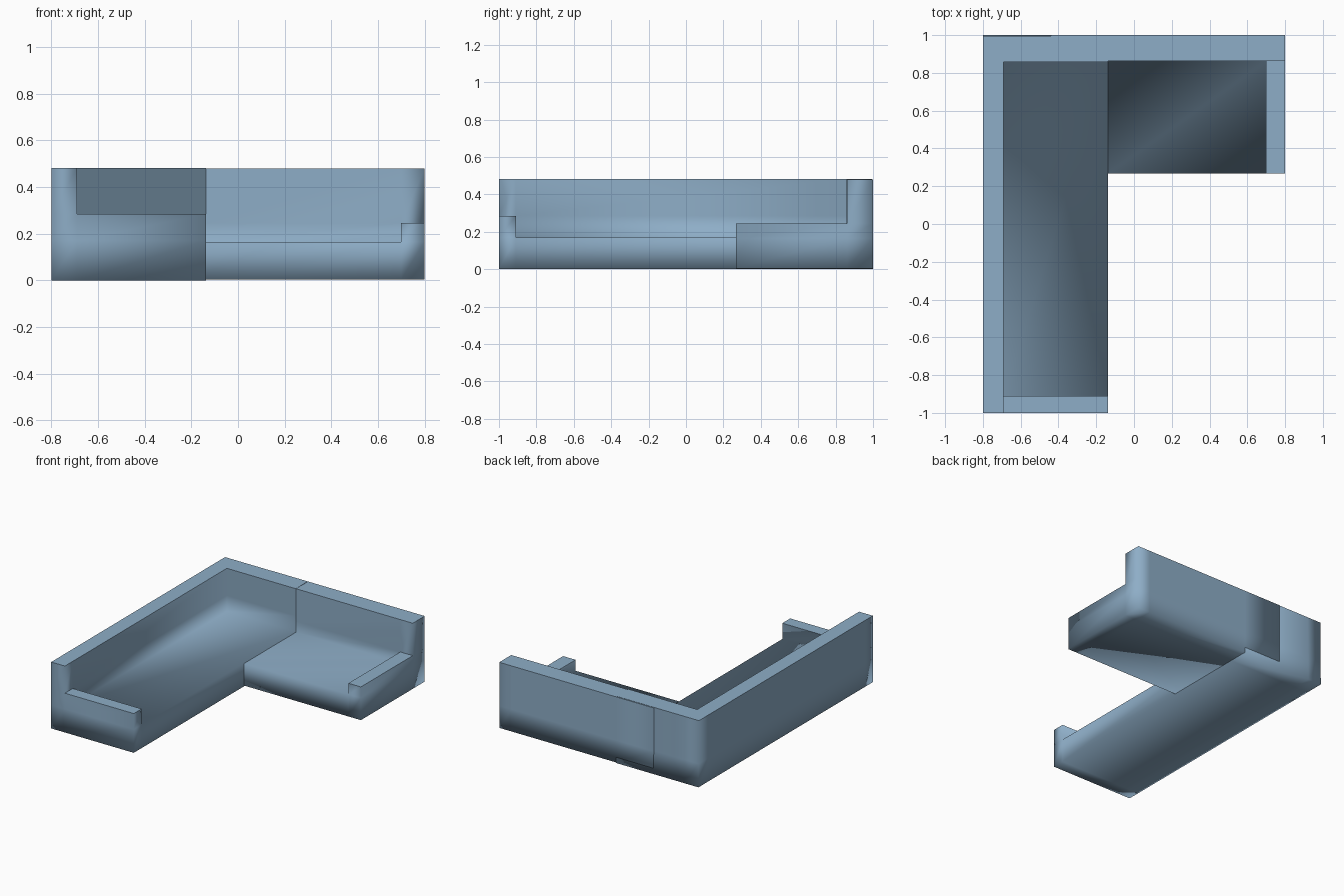
import bpy, bmesh

if "Cube" in bpy.data.objects:
    bpy.data.objects.remove(bpy.data.objects["Cube"])

fabric = bpy.data.materials.new("blue_grey_fabric")
fabric.diffuse_color = (0.27, 0.42, 0.57, 1)
fabric.use_nodes = True
fabric.node_tree.nodes["Principled BSDF"].inputs["Base Color"].default_value = fabric.diffuse_color


def stepped_block(name, xs, ys, heights, base, seat):
    """One welded shell over a grid of cells; heights[i][j] is the top of cell i, j."""
    bm = bmesh.new()
    levels = sorted({base, *(h for col in heights for h in col)})

    def top(i, j):
        inside = 0 <= i < len(xs) - 1 and 0 <= j < len(ys) - 1
        return heights[i][j] if inside else base

    def quad(*pts):
        bm.faces.new([bm.verts.new(p) for p in pts])

    for i in range(len(xs) - 1):
        for j in range(len(ys) - 1):
            h = top(i, j)
            if h <= base:
                continue
            x0, x1, y0, y1 = xs[i], xs[i + 1], ys[j], ys[j + 1]
            ring = [(x0, y0), (x1, y0), (x1, y1), (x0, y1)]
            quad(*[(x, y, h) for x, y in ring])
            quad(*[(x, y, base) for x, y in reversed(ring)])
            # walls towards lower neighbours, split at every height level
            for k, (di, dj) in enumerate([(0, -1), (1, 0), (0, 1), (-1, 0)]):
                a, b = ring[k], ring[(k + 1) % 4]
                low = top(i + di, j + dj)
                cuts = [z for z in levels if low <= z <= h]
                for z0, z1 in zip(cuts, cuts[1:]):
                    quad((*a, z0), (*b, z0), (*b, z1), (*a, z1))

    bmesh.ops.remove_doubles(bm, verts=bm.verts, dist=0.0005)
    for f in bm.faces:
        f.smooth = True
    # crisp rims on the arms and backs, soft shading elsewhere
    for e in bm.edges:
        flat = [abs(f.normal.z) > 0.5 for f in e.link_faces]
        if min(v.co.z for v in e.verts) > seat + 0.01 and any(flat) and not all(flat):
            e.smooth = False
    mesh = bpy.data.meshes.new(name)
    bm.to_mesh(mesh)
    bm.free()
    mesh.materials.append(fabric)
    obj = bpy.data.objects.new(name, mesh)
    bpy.context.collection.objects.link(obj)
    return obj


# long section: tall side and end backs, low front arm
long_part = stepped_block(
    "long_seat_section", [-0.8, -0.69, -0.137], [-1, -0.91, 0.858, 1.0],
    [[0.482, 0.482, 0.482], [0.285, 0.17, 0.482]], 0.0, 0.17)
# rear wall leans in slightly towards the top
for v in long_part.data.vertices:
    if v.co.y > 0.99:
        v.co.y -= 0.012 * v.co.z

# short section: back runs on behind the long section, low arm on the right
stepped_block(
    "short_seat_section", [-0.44, -0.137, 0.7, 0.8], [0.267, 0.862, 0.9995],
    [[0.004, 0.48], [0.165, 0.48], [0.245, 0.48]], 0.004, 0.165)
